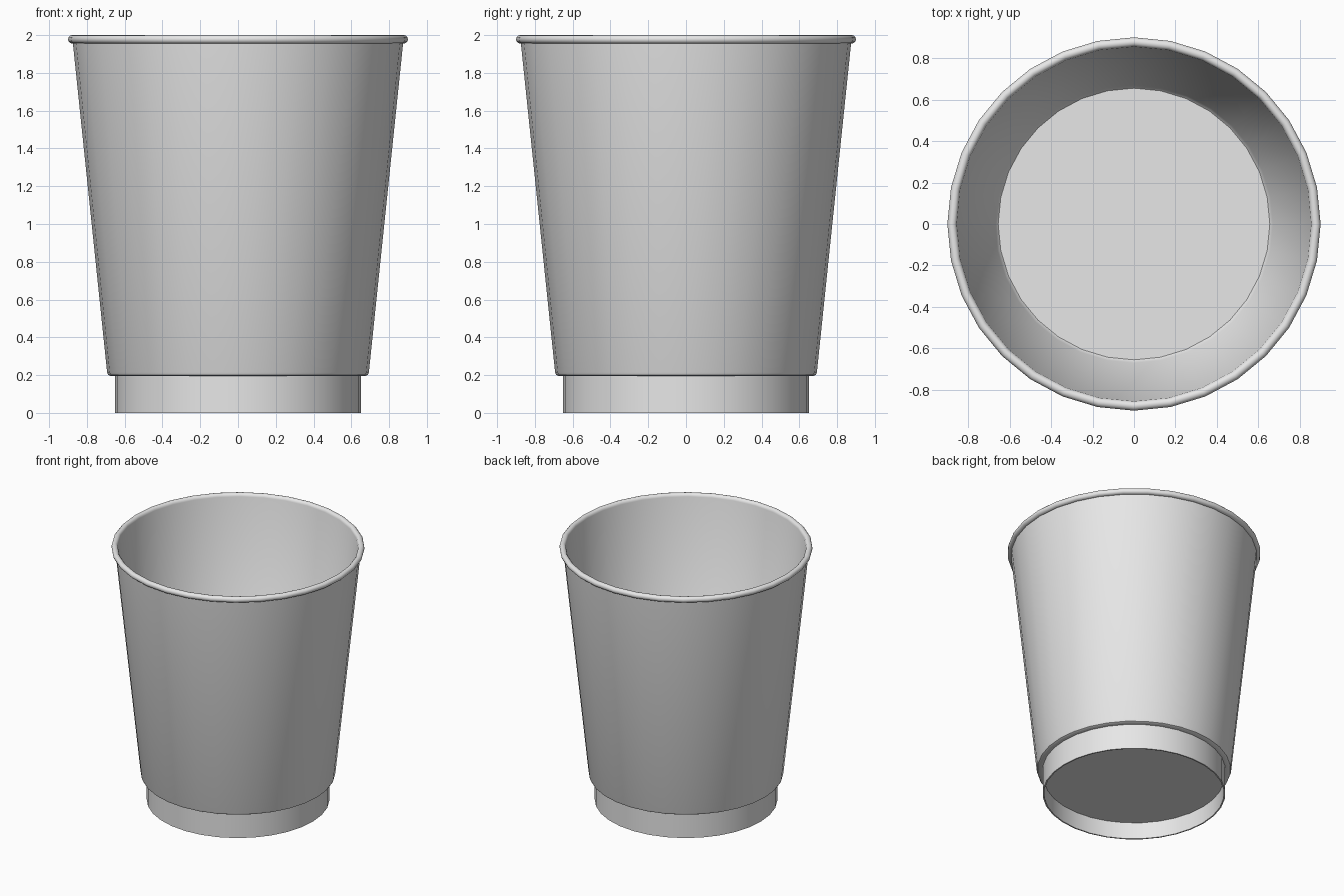
import bpy, bmesh, math

if "Cube" in bpy.data.objects:
    bpy.data.objects.remove(bpy.data.objects["Cube"])

SEGS = 32
paper = bpy.data.materials.new("white paper")
paper.diffuse_color = (0.8, 0.8, 0.8, 1)
paper.use_nodes = True
paper.node_tree.nodes["Principled BSDF"].inputs["Base Color"].default_value = paper.diffuse_color


def lathe(name, profile):
    """Spin an (r, z) profile round the z axis; r = 0 makes a pole."""
    bm = bmesh.new()
    rings = []
    for r, z in profile:
        if r == 0:
            rings.append([bm.verts.new((0, 0, z))] * SEGS)
        else:
            rings.append([bm.verts.new((r * math.cos(2 * math.pi * i / SEGS),
                                        r * math.sin(2 * math.pi * i / SEGS), z))
                          for i in range(SEGS)])
    for a, b in zip(rings, rings[1:]):
        for i in range(SEGS):
            j = (i + 1) % SEGS
            loop = list(dict.fromkeys((a[i], a[j], b[j], b[i])))
            bm.faces.new(loop)
    bmesh.ops.recalc_face_normals(bm, faces=bm.faces)
    me = bpy.data.meshes.new(name)
    bm.to_mesh(me)
    bm.free()
    me.materials.append(paper)
    ob = bpy.data.objects.new(name, me)
    bpy.context.collection.objects.link(ob)
    bpy.context.view_layer.objects.active = ob
    ob.select_set(True)
    bpy.ops.object.shade_smooth_by_angle(angle=math.radians(40))
    ob.select_set(False)
    return ob


# rolled rim: half circle bulging outwards, flowing into the walls
rim = [(0.8775 + 0.0225 * math.cos(math.radians(a)),
        1.9775 + 0.0225 * math.sin(math.radians(a)))
       for a in range(-90, 181, 30)]

# one closed skin: hollow foot, tapered wall, rim, inner wall and floor
profile = [(0, 0.13), (0.64, 0.13), (0.64, 0.0), (0.65, 0.0), (0.65, 0.195),
           (0.675, 0.195), (0.687, 0.201), (0.693, 0.215), (0.874, 1.955)]
profile += rim
profile += [(0.67, 0.225), (0.655, 0.21), (0, 0.21)]
lathe("paper_cup", profile)
